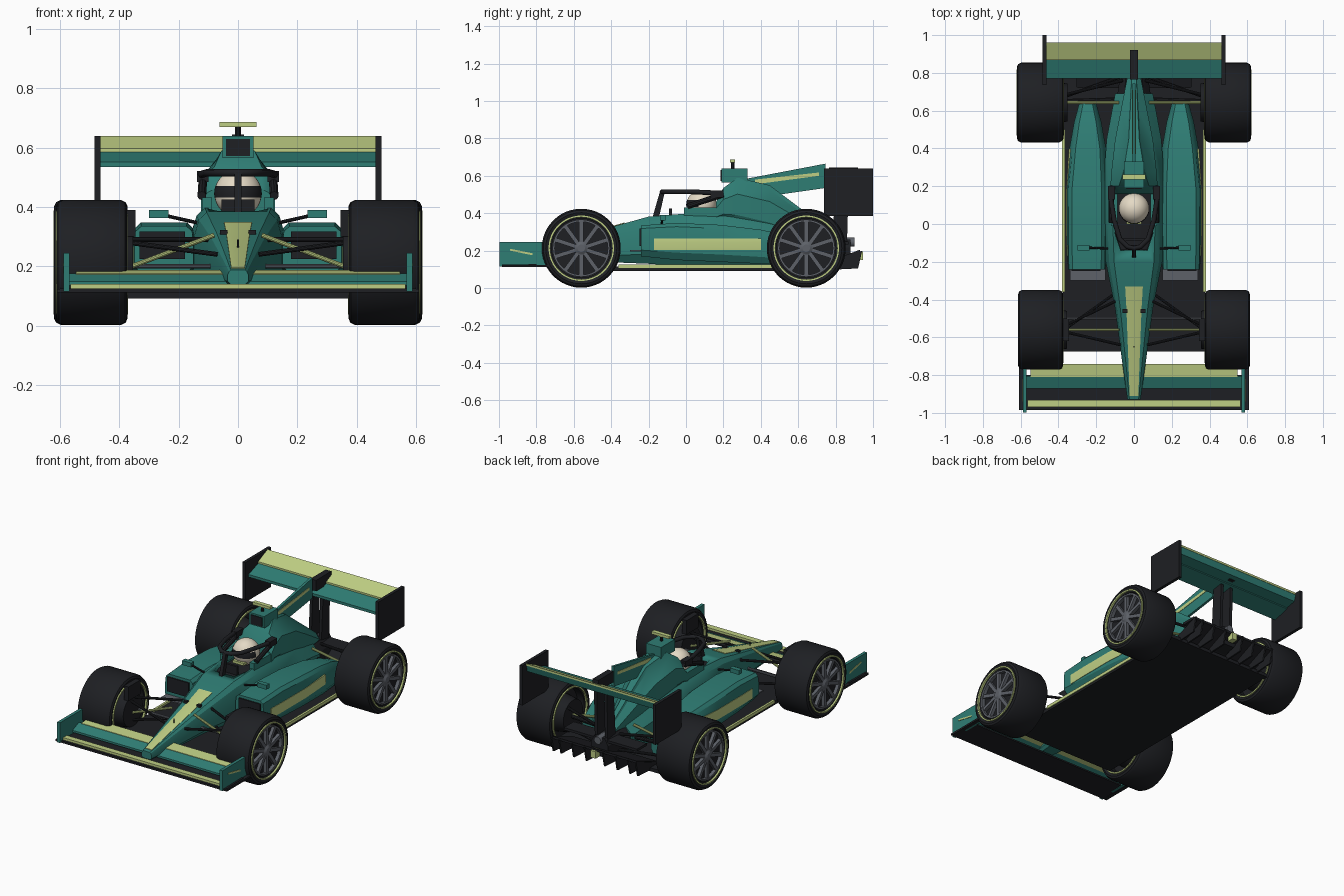
import bpy, bmesh, math
from mathutils import Vector, Matrix

if "Cube" in bpy.data.objects:
    bpy.data.objects.remove(bpy.data.objects["Cube"])

def material(name, col):
    m = bpy.data.materials.new(name)
    m.diffuse_color = (*col, 1)
    m.use_nodes = True
    m.node_tree.nodes["Principled BSDF"].inputs["Base Color"].default_value = m.diffuse_color
    return m

TEAL = material("teal_paint", (0.028, 0.205, 0.175))
LIME = material("lime_paint", (0.52, 0.62, 0.23))
DARK = material("carbon", (0.013, 0.014, 0.017))
GREY = material("metal", (0.11, 0.12, 0.14))
CREAM = material("helmet_cream", (0.78, 0.70, 0.56))

def finish(bm, name, mat, mirror=False):
    bmesh.ops.recalc_face_normals(bm, faces=bm.faces)
    me = bpy.data.meshes.new(name)
    bm.to_mesh(me)
    bm.free()
    me.shade_smooth()
    me.set_sharp_from_angle(angle=math.radians(28))
    me.materials.append(mat)
    ob = bpy.data.objects.new(name, me)
    bpy.context.collection.objects.link(ob)
    if mirror:
        ob.modifiers.new("mirror", 'MIRROR').use_mirror_merge = False
    return ob

def skin(name, mat, rings, mirror=False, caps=True, loop=False):
    bm = bmesh.new()
    vs = [[bm.verts.new(p) for p in r] for r in rings]
    n = len(vs[0])
    for k in range(len(vs) if loop else len(vs) - 1):
        a, b = vs[k], vs[(k + 1) % len(vs)]
        for i in range(n):
            bm.faces.new((a[i], a[(i + 1) % n], b[(i + 1) % n], b[i]))
    if caps and not loop:
        bm.faces.new(vs[0])
        bm.faces.new(vs[-1])
    return finish(bm, name, mat, mirror)

def loft(name, mat, sections, mirror=False):
    """Sections: y, centre x, half width low, half width top, z bottom, z top."""
    rings = []
    for y, xc, wb, wt, z0, z1 in sections:
        h = z1 - z0
        half = [(wb * .75, z0), (wb, z0 + .2 * h), (wb, z0 + .65 * h), (wt, z1 - .1 * h), (wt * .8, z1)]
        rings.append([(xc + x, y, z) for x, z in half] + [(xc - x, y, z) for x, z in reversed(half)])
    return skin(name, mat, rings, mirror)

def prism(name, mat, x0, x1, pts, mirror=False):
    return skin(name, mat, [[(x, y, z) for y, z in pts] for x in (x0, x1)], mirror)

def box(name, mat, x0, x1, y0, y1, z0, z1, mirror=False):
    return prism(name, mat, x0, x1, [(y0, z0), (y1, z0), (y1, z1), (y0, z1)], mirror)

def rod(name, mat, a, b, r, mirror=True, seg=10):
    a, b = Vector(a), Vector(b)
    d = b - a
    bm = bmesh.new()
    mat4 = Matrix.Translation((a + b) / 2) @ d.to_track_quat('Z', 'Y').to_matrix().to_4x4()
    bmesh.ops.create_cone(bm, cap_ends=True, segments=seg, radius1=r, radius2=r, depth=d.length, matrix=mat4)
    return finish(bm, name, mat, mirror)

def lathe(name, mat, prof, cy, cz, loop, seg=48):
    rings = []
    for r, x in prof:
        rings.append([(x, cy + r * math.cos(t), cz + r * math.sin(t))
                      for t in (2 * math.pi * i / seg for i in range(seg))])
    return skin(name, mat, rings, True, loop=loop)

# Wheels
ZW = 0.213
for tag, cy, x0, x1 in (("front", -.56, .375, .613), ("rear", .643, .373, .62)):
    lathe(tag + "_tyre", DARK, [(.158, x0 + .012), (.19, x0), (.203, x0 + .006), (.211, x0 + .022),
          (.211, x1 - .022), (.203, x1 - .006), (.19, x1), (.158, x1 - .012)], cy, ZW, True)
    for side, xa, s in (("outer", x1, 1), ("inner", x0, -1)):
        lathe(f"{tag}_{side}_stripe", LIME, [(.166, xa - s * .012), (.166, xa + s * .002),
              (.175, xa + s * .002), (.175, xa - s * .012)], cy, ZW, True)
    lathe(tag + "_rim", GREY, [(.142, x1 - .03), (.142, x1 - .008), (.153, x1 - .008), (.153, x1 - .03)], cy, ZW, True)
    lathe(tag + "_wheel_disc", DARK, [(.16, x0 + .06), (.16, x1 - .035)], cy, ZW, False)
    lathe(tag + "_hub", GREY, [(.034, x1 - .04), (.034, x1 - .012), (.02, x1 - .004)], cy, ZW, False, 20)
    lathe(tag + "_brake_drum", DARK, [(.1, x0 - .02), (.115, x0 + .065)], cy, ZW, False, 32)
    bm = bmesh.new()
    for i in range(10):
        m = (Matrix.Translation((x1 - .022, cy, ZW)) @ Matrix.Rotation(math.radians(36 * i), 4, 'X')
             @ Matrix.Translation((0, 0, .086)) @ Matrix.Diagonal((.02, .022, .12, 1)))
        bmesh.ops.create_cube(bm, size=1, matrix=m)
    finish(bm, tag + "_spokes", GREY, True)

# Floor and diffuser
box("floor", DARK, -.375, .375, -.675, .8, .092, .114)
box("floor_edge", LIME, .366, .38, -.36, .5, .106, .126, True)
prism("diffuser", DARK, -.3, .3, [(.72, .1), (.93, .19), (.93, .205), (.72, .125)])
for i, x in enumerate((.06, .15, .24, .295)):
    prism(f"diffuser_fence_{i}", DARK, x, x + .01, [(.72, .095), (.92, .105), (.942, .2), (.72, .12)], True)

# Chassis with cockpit opening
tub = loft("chassis", TEAL, [(-.93, 0, .035, .03, .14, .187), (-.75, 0, .06, .052, .135, .235),
    (-.45, 0, .1, .09, .14, .312), (-.2, 0, .15, .132, .13, .382), (0, 0, .16, .14, .115, .398),
    (.2, 0, .163, .135, .115, .395), (.45, 0, .145, .1, .115, .365), (.69, 0, .1, .06, .115, .28)])
cut = loft("cockpit_cutter", DARK, [(-.14, 0, .07, .075, .3, .5), (-.05, 0, .1, .105, .3, .5),
                                    (.17, 0, .1, .105, .3, .5)])
cut.hide_render = True
cut.display_type = 'WIRE'
bo = tub.modifiers.new("cockpit", 'BOOLEAN')
bo.operation, bo.object = 'DIFFERENCE', cut
loft("cockpit_liner", DARK, [(-.138, 0, .068, .07, .29, .37), (-.05, 0, .099, .1, .29, .37), (.17, 0, .099, .1, .29, .37)])
loft("nose_stripe", LIME, [(-.91, 0, .023, .023, .182, .196), (-.75, 0, .029, .029, .225, .239),
                           (-.45, 0, .04, .04, .302, .316), (-.33, 0, .047, .047, .335, .35)])
box("nose_camera", DARK, .035, .06, -.47, -.45, .305, .322, True)
rod("pitot", DARK, (0, -.65, .255), (0, -.65, .29), .004, False)

# Engine cover, intake and fin
loft("engine_cover", TEAL, [(.16, 0, .125, .1, .36, .46), (.2, 0, .125, .1, .36, .535), (.275, 0, .12, .07, .34, .59),
    (.447, 0, .1, .035, .3, .55), (.6, 0, .07, .025, .26, .435), (.78, 0, .035, .015, .2, .3)])
box("air_intake", TEAL, -.053, .053, .19, .33, .565, .64)
box("air_intake_mouth", DARK, -.04, .04, .185, .2, .572, .63)
rod("camera_post", DARK, (0, .25, .63), (0, .25, .675), .01, False)
box("camera_bar", LIME, -.062, .062, .235, .262, .67, .687)
prism("fin", TEAL, -.008, .008, [(.3, .58), (.745, .665), (.745, .535), (.5, .5), (.33, .5)])
prism("fin_stripe", LIME, -.0105, .0105, [(.37, .555), (.71, .6), (.71, .618), (.37, .58)])

# Sidepods
loft("sidepod", TEAL, [(-.24, .25, .1, .095, .17, .335), (-.05, .25, .105, .098, .15, .348),
    (.18, .25, .105, .098, .14, .338), (.4, .245, .097, .08, .13, .312),
    (.54, .245, .072, .055, .125, .28), (.64, .245, .045, .03, .125, .24)], True)
loft("sidepod_stripe", LIME, [(-.17, .35, .006, .006, .203, .266), (-.05, .353, .006, .006, .203, .266),
    (.18, .353, .006, .006, .203, .266), (.4, .339, .006, .006, .203, .266)], True)
box("sidepod_inlet", DARK, .178, .332, -.248, -.22, .225, .318, True)
box("sidepod_splitter", GREY, .15, .34, -.3, -.24, .195, .203, True)

# Mirrors
box("mirror", TEAL, .235, .3, -.14, -.11, .362, .39, True)
rod("mirror_stalk", DARK, (.13, -.13, .345), (.25, -.125, .372), .006)

# Driver
bm = bmesh.new()
bmesh.ops.create_uvsphere(bm, u_segments=32, v_segments=20, radius=.08, matrix=Matrix.Translation((0, .083, .445)))
finish(bm, "helmet", CREAM)
bm = bmesh.new()
bmesh.ops.create_uvsphere(bm, u_segments=32, v_segments=20, radius=.082)
bmesh.ops.delete(bm, geom=[v for v in bm.verts if v.co.y > -.01 or not -.022 < v.co.z < .03], context='VERTS')
bmesh.ops.translate(bm, verts=bm.verts, vec=(0, .083, .445))
finish(bm, "visor", DARK)
box("helmet_chin", LIME, -.04, .04, .0, .04, .392, .408)
box("steering_wheel", DARK, -.055, .055, -.09, -.075, .365, .425)
box("headrest", TEAL, .088, .122, -.01, .18, .38, .432, True)

# Halo
cu = bpy.data.curves.new("halo_ring", 'CURVE')
cu.dimensions, cu.bevel_depth, cu.bevel_resolution = '3D', .013, 2
half = [(.125, .2, .5), (.122, .13, .51), (.105, .02, .515), (.075, -.08, .515), (.035, -.12, .515)]
path = half + [(0, -.128, .515)] + [(-x, y, z) for x, y, z in reversed(half)]
sp = cu.splines.new('POLY')
sp.points.add(len(path) - 1)
for p, c in zip(sp.points, path):
    p.co = (*c, 1)
cu.use_fill_caps = True
cu.materials.append(DARK)
bpy.context.collection.objects.link(bpy.data.objects.new("halo_ring", cu))
prism("halo_pillar", DARK, -.011, .011, [(-.18, .375), (-.145, .375), (-.112, .52), (-.138, .52)])
rod("halo_leg", DARK, (.122, .01, .438), (.118, .2, .5), .015)
box("halo_mount", DARK, .1, .138, .13, .2, .485, .522, True)

# Front wing
prism("front_wing_main", DARK, -.6, .6, [(-.985, .112), (-.8, .118), (-.8, .128), (-.985, .125)])
box("front_wing_lip", LIME, -.565, .565, -.97, -.932, .123, .14)
prism("front_wing_flap", TEAL, -.57, .57, [(-.87, .135), (-.805, .165), (-.805, .175), (-.87, .148)])
prism("front_wing_top_flap", LIME, -.547, .547, [(-.81, .163), (-.74, .176), (-.74, .187), (-.81, .176)])
prism("front_wing_endplate", TEAL, .568, .588, [(-.998, .115), (-.72, .115), (-.72, .245), (-.998, .245)], True)
prism("endplate_stripe", LIME, .586, .591, [(-.94, .2), (-.82, .175), (-.82, .186), (-.94, .21)], True)
box("endplate_foot", DARK, .585, .61, -.985, -.73, .112, .124, True)

# Rear wing
prism("rear_wing_main", TEAL, -.466, .466, [(.77, .535), (.88, .565), (.88, .59), (.77, .552)])
prism("rear_wing_flap", TEAL, -.466, .466, [(.87, .57), (.95, .585), (.962, .632), (.87, .587)])
prism("rear_wing_top", LIME, -.466, .466, [(.868, .583), (.962, .627), (.962, .64), (.868, .597)])
box("rear_wing_endplate", DARK, .464, .484, .737, 1.0, .385, .64, True)
prism("rear_wing_pylon", DARK, .026, .046, [(.78, .22), (.86, .22), (.87, .555), (.8, .545)], True)
box("wing_actuator", DARK, -.02, .02, .765, .92, .575, .645)
box("beam_wing", DARK, -.26, .26, .77, .87, .232, .248)

# Tail: gearbox, exhaust, light
loft("gearbox", DARK, [(.6, 0, .1, .07, .11, .27), (.88, 0, .06, .045, .14, .26)])
rod("exhaust", GREY, (0, .82, .245), (0, .9, .245), .024, False, 20)
box("tail_light", LIME, -.018, .018, .9, .945, .15, .195)

# Suspension
for i, (y, z, mt) in enumerate(((-.56, .215, LIME), (-.5, .2, GREY))):
    rod(f"front_arm_{i}", mt, (.08, y, z + .09 if i == 0 else z), (.37, y, z - .02 if i == 0 else z), .008)
rod("front_upper_arm_a", DARK, (.08, -.4, .29), (.37, -.54, .29), .008)
rod("front_upper_arm_b", DARK, (.07, -.64, .24), (.37, -.57, .28), .008)
rod("front_lower_arm", DARK, (.09, -.36, .16), (.37, -.56, .15), .008)
box("front_brake_duct", DARK, .345, .378, -.62, -.5, .3, .39, True)
rod("rear_arm", LIME, (.08, .643, .27), (.38, .643, .215), .008)
rod("rear_driveshaft", DARK, (.05, .66, .2), (.38, .65, .213), .012)
rod("rear_upper_arm", DARK, (.06, .76, .25), (.38, .68, .28), .009)
rod("rear_lower_arm", DARK, (.07, .78, .16), (.38, .67, .15), .009)
